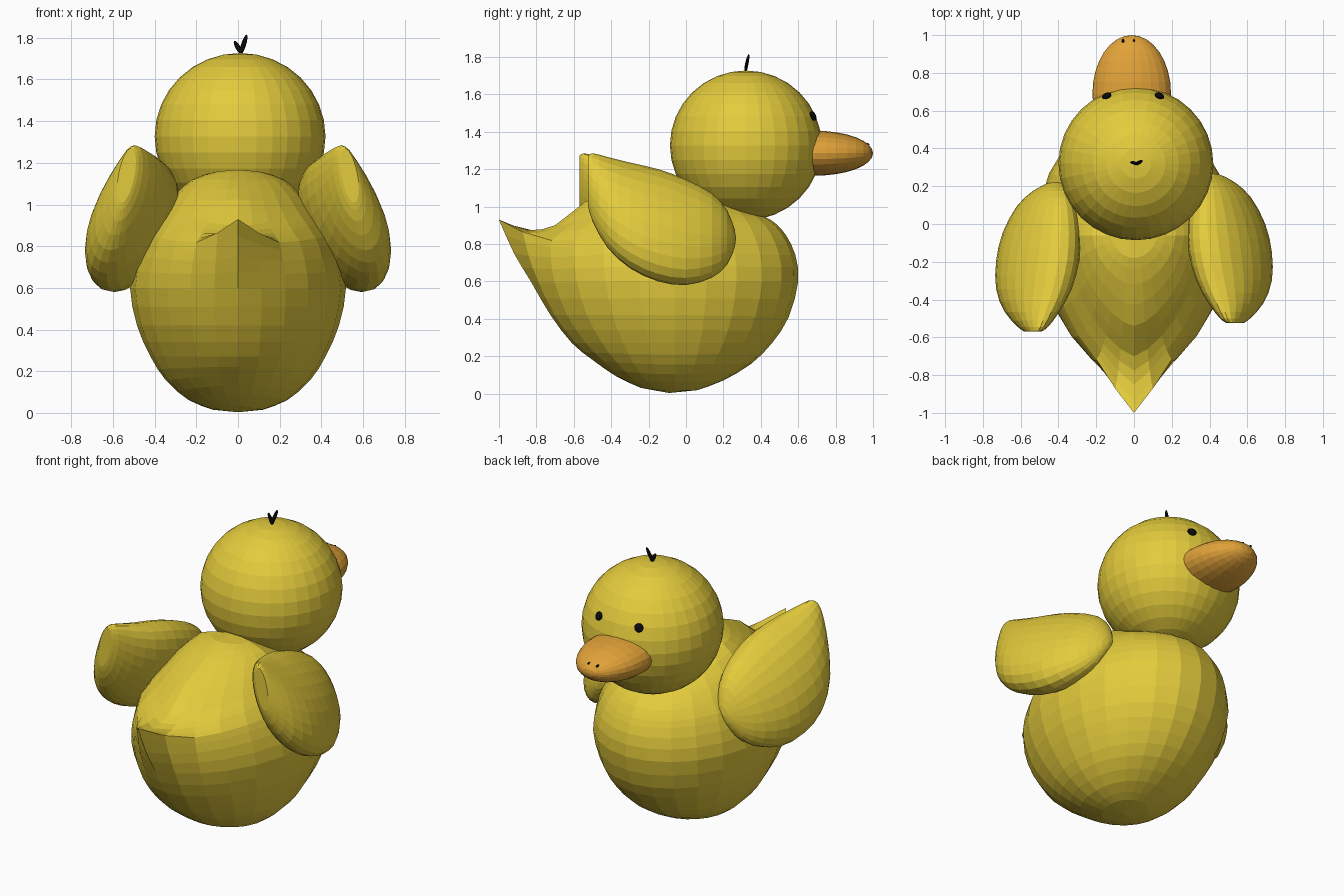
import bpy, bmesh, math
from mathutils import Vector, Matrix

if "Cube" in bpy.data.objects:
    bpy.data.objects.remove(bpy.data.objects["Cube"])


def material(name, rgb):
    m = bpy.data.materials.new(name)
    m.diffuse_color = (*rgb, 1)
    m.use_nodes = True
    m.node_tree.nodes["Principled BSDF"].inputs["Base Color"].default_value = m.diffuse_color
    return m


YELLOW = material("yellow", (0.77, 0.6, 0.045))
ORANGE = material("orange", (0.75, 0.36, 0.04))
BLACK = material("black", (0.003, 0.003, 0.003))


def finish(name, bm, mat):
    bmesh.ops.recalc_face_normals(bm, faces=bm.faces)
    me = bpy.data.meshes.new(name)
    bm.to_mesh(me)
    bm.free()
    me.materials.append(mat)
    ob = bpy.data.objects.new(name, me)
    bpy.context.collection.objects.link(ob)
    return ob


def smooth(stations):
    """Insert a Catmull-Rom station between each pair."""
    out = []
    for i in range(len(stations) - 1):
        p0, p1 = stations[max(i - 1, 0)], stations[i]
        p2, p3 = stations[i + 1], stations[min(i + 2, len(stations) - 1)]
        out.append(p1)
        out.append(tuple((-a + 9 * b + 9 * c - d) / 16
                         for a, b, c, d in zip(p0, p1, p2, p3)))
    return out + [stations[-1]]


def loft(name, rings, start, end, mat):
    """Skin closed rings of equal length, closed by a pole at each end."""
    bm = bmesh.new()
    rows = [[bm.verts.new(p) for p in ring] for ring in rings]
    n = len(rows[0])
    for a, b in zip(rows, rows[1:]):
        for i in range(n):
            j = (i + 1) % n
            bm.faces.new((a[i], a[j], b[j], b[i]))
    for pole, row in ((start, rows[0]), (end, rows[-1])):
        v = bm.verts.new(pole)
        for i in range(n):
            bm.faces.new((v, row[i], row[(i + 1) % n]))
    return finish(name, bm, mat)


def ellipsoid(name, centre, radii, mat, axis=(0, 0, 1), u=32, v=16):
    """UV sphere scaled to radii, with its poles turned onto axis."""
    bm = bmesh.new()
    rot = Vector((0, 0, 1)).rotation_difference(Vector(axis)).to_matrix().to_4x4()
    mtx = Matrix.Translation(centre) @ rot @ Matrix.Diagonal((*radii, 1))
    bmesh.ops.create_uvsphere(bm, u_segments=u, v_segments=v, radius=1, matrix=mtx)
    return finish(name, bm, mat)


# Body: stacked rings, below and above the tail tip
# (front y, front z, middle z, half width, back y, back z, sharpness, tail pull y, pull z)
LOWER = [
    (0.06, 0.018, 0.015, 0.12, -0.24, 0.03, 0.0, 0, 0),
    (0.20, 0.07, 0.06, 0.235, -0.37, 0.09, 0.0, 0, 0),
    (0.35, 0.16, 0.155, 0.345, -0.50, 0.18, 0.05, 0, 0),
    (0.46, 0.27, 0.27, 0.42, -0.61, 0.27, 0.1, 0, 0),
    (0.55, 0.41, 0.42, 0.485, -0.725, 0.42, 0.15, 0, 0),
    (0.60, 0.60, 0.60, 0.518, -0.80, 0.59, 0.2, -0.03, 0.01),
    (0.585, 0.74, 0.75, 0.49, -0.82, 0.72, 0.2, -0.10, 0.03),
    (0.545, 0.83, 0.85, 0.45, -0.81, 0.80, 0.2, -0.19, 0.13),
]
UPPER = [
    LOWER[-1],
    (0.51, 0.88, 0.92, 0.405, -0.76, 0.84, 0.25, -0.09, 0.035),
    (0.465, 0.92, 0.98, 0.36, -0.67, 0.895, 0.3, -0.03, 0.005),
    (0.42, 0.945, 1.045, 0.305, -0.53, 1.01, 0.35, -0.01, 0.015),
    (0.30, 1.00, 1.12, 0.22, -0.32, 1.12, 0.3, 0, 0),
    (0.15, 1.07, 1.155, 0.12, -0.18, 1.165, 0.1, 0, 0),
]


def body_ring(yf, zf, zm, w, yb, zb, k, py, pz, n=24):
    yc = -0.06
    pts = []
    for i in range(n):
        a = 2 * math.pi * i / n
        c, s = math.cos(a), math.sin(a)
        t = abs(c)
        if c >= 0:
            pts.append((w * s, yc + (yf - yc) * t, zm + (zf - zm) * t))
        else:
            f = (1 - k) * abs(s) + k * (1 - t ** 1.65)
            pull = t ** 22   # only the rear-most points form the tail
            pts.append((math.copysign(w * f, s), yc + (yb - yc) * t + py * pull,
                        zm + (zb - zm) * t * t + pz * pull))
    return pts


stations = smooth(LOWER) + smooth(UPPER)[1:]
loft("body", [body_ring(*r) for r in stations], (0, -0.09, 0.003), (0, -0.03, 1.165), YELLOW)

# Wings: fat leaf shapes, leaning outward and rising to the rear
# (y, low z, high z, centre x, half thickness)
WING = [
    (0.26, 0.78, 0.88, 0.42, 0.04),
    (0.22, 0.69, 0.98, 0.44, 0.095),
    (0.14, 0.62, 1.07, 0.465, 0.155),
    (0.00, 0.58, 1.145, 0.49, 0.205),
    (-0.15, 0.60, 1.20, 0.51, 0.22),
    (-0.30, 0.67, 1.235, 0.53, 0.20),
    (-0.42, 0.78, 1.265, 0.54, 0.145),
    (-0.50, 0.92, 1.285, 0.535, 0.08),
    (-0.525, 1.01, 1.27, 0.535, 0.045),
]


def wing(name, side, shift):
    rings = []
    for y, lo, hi, xc, h in smooth(WING):
        ring = []
        for i in range(24):
            a = 2 * math.pi * i / 24
            ring.append((side * (xc + h * math.cos(a + math.radians(30))), y + shift,
                         (lo + hi) / 2 + (hi - lo) / 2 * math.sin(a)))
        rings.append(ring)
    loft(name, rings, (side * 0.415, 0.268 + shift, 0.83),
         (side * 0.535, -0.525 + shift, 1.14), YELLOW)


wing("right_wing", 1, 0)
wing("left_wing", -1, -0.045)

# Head and bill
ellipsoid("head", (0.01, 0.32, 1.327), (0.41, 0.406, 0.4), YELLOW)
ellipsoid("bill", (-0.012, 0.69, 1.285), (0.208, 0.12, 0.31), ORANGE,
          axis=(0, 1, 0), u=24, v=16)

# Eyes and nostrils, flattened against the surface
for label, x in (("left", -0.145), ("right", 0.135)):
    ellipsoid(label + "_eye", (x, 0.679, 1.484), (0.027, 0.027, 0.014), BLACK,
              axis=(x, 0.36, 0.15), u=12, v=8)
for label, x in (("left", -0.058), ("right", 0.0)):
    ellipsoid(label + "_nostril", (x, 0.968, 1.331), (0.007, 0.013, 0.008), BLACK,
              u=8, v=6)

# Tuft of two small feathers
for label, base, tip in (("long", (0.01, 0.315, 1.715), (0.042, 0.336, 1.815)),
                         ("short", (0.02, 0.318, 1.72), (-0.018, 0.328, 1.785))):
    a, b = Vector(base), Vector(tip)
    ellipsoid(label + "_tuft_feather", (a + b) / 2, (0.012, 0.009, (b - a).length / 2),
              BLACK, axis=(b - a), u=8, v=8)
